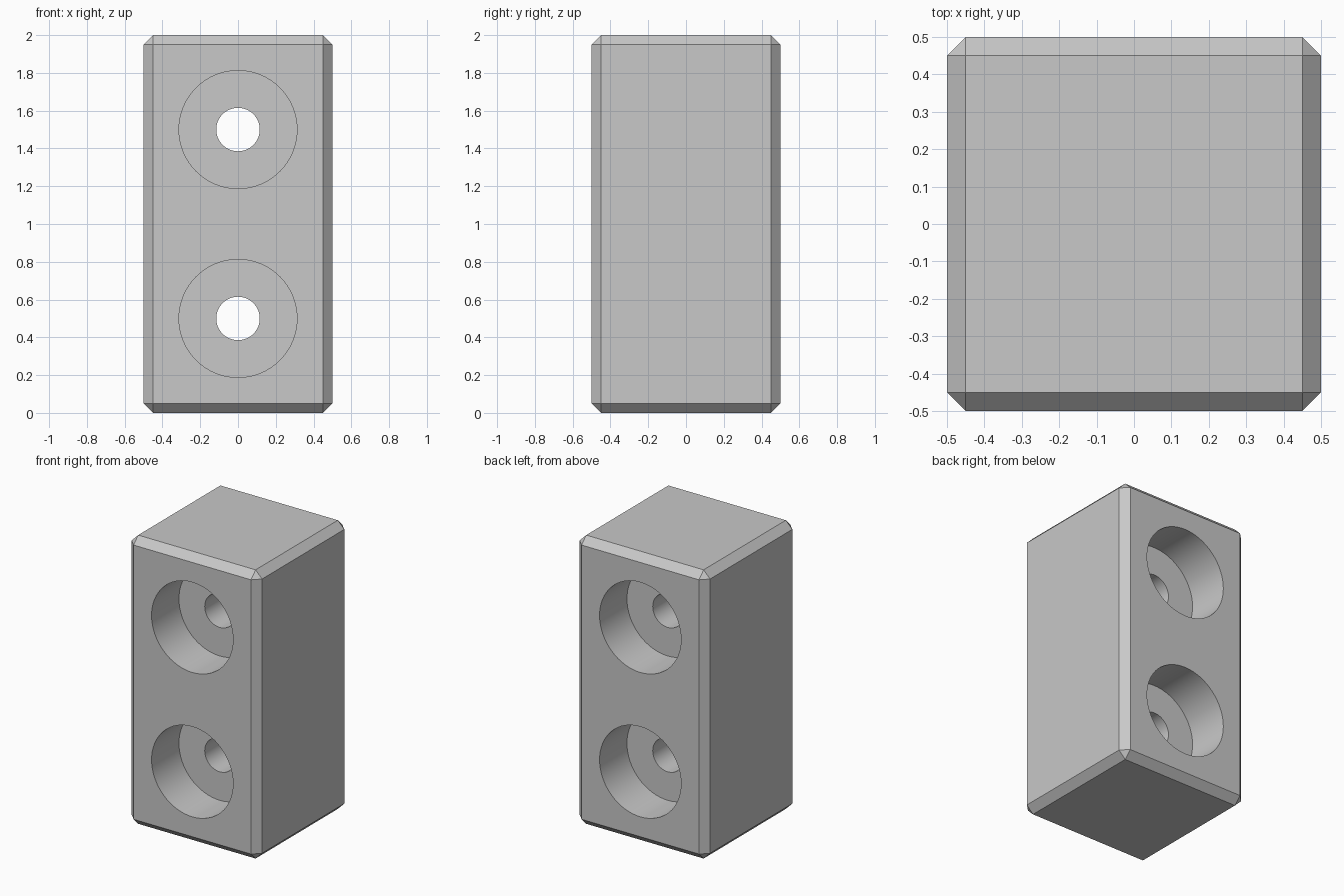
import bpy, bmesh, math
from mathutils import Matrix, Vector

if "Cube" in bpy.data.objects:
    bpy.data.objects.remove(bpy.data.objects["Cube"], do_unlink=True)

BORE_RADIUS, HOLE_RADIUS = 0.3125, 0.115
BORE_DEPTH, CHAMFER = 0.3, 0.05

grey = bpy.data.materials.new("plain_grey")
grey.use_nodes = True
colour = (0.58, 0.58, 0.58, 1)
grey.diffuse_color = colour
grey.node_tree.nodes["Principled BSDF"].inputs["Base Color"].default_value = colour


def add_object(name, bm):
    bmesh.ops.recalc_face_normals(bm, faces=bm.faces)
    mesh = bpy.data.meshes.new(name)
    bm.to_mesh(mesh)
    bm.free()
    mesh.materials.append(grey)
    obj = bpy.data.objects.new(name, mesh)
    bpy.context.collection.objects.link(obj)
    return obj


def stepped_cutter(name, z):
    """Revolved drill shape along y: wide bore, narrow hole, wide bore."""
    bm = bmesh.new()
    shoulder, end = 0.5 - BORE_DEPTH, 0.6
    profile = [(0, -end), (BORE_RADIUS, -end), (BORE_RADIUS, -shoulder),
               (HOLE_RADIUS, -shoulder), (HOLE_RADIUS, shoulder),
               (BORE_RADIUS, shoulder), (BORE_RADIUS, end), (0, end)]
    verts = [bm.verts.new((r, y, z)) for r, y in profile]
    edges = [bm.edges.new(pair) for pair in zip(verts, verts[1:])]
    bmesh.ops.spin(bm, geom=verts + edges, cent=(0, 0, z), axis=(0, 1, 0),
                   angle=math.tau, steps=64)
    bmesh.ops.remove_doubles(bm, verts=bm.verts, dist=0.0001)
    return add_object(name, bm)


# Block with chamfered edges
bm = bmesh.new()
bmesh.ops.create_cube(bm, size=1, matrix=Matrix.Translation((0, 0, 1))
                      @ Matrix.Diagonal(Vector((1, 1, 2, 1))))
bmesh.ops.bevel(bm, geom=bm.edges[:], offset=CHAMFER, segments=1,
                affect='EDGES', profile=0.5)
block = add_object("block", bm)
bpy.context.view_layer.objects.active = block
block.select_set(True)

# Two through holes, counterbored at front and back
for name, z in (("lower_hole", 0.5), ("upper_hole", 1.5)):
    cutter = stepped_cutter(name, z)
    mod = block.modifiers.new(name, 'BOOLEAN')
    mod.operation = 'DIFFERENCE'
    mod.solver = 'EXACT'
    mod.object = cutter
    bpy.ops.object.modifier_apply(modifier=mod.name)
    bpy.data.objects.remove(cutter, do_unlink=True)

# Smooth bore walls, crisp edges
bpy.ops.object.shade_smooth_by_angle(angle=math.radians(30))
